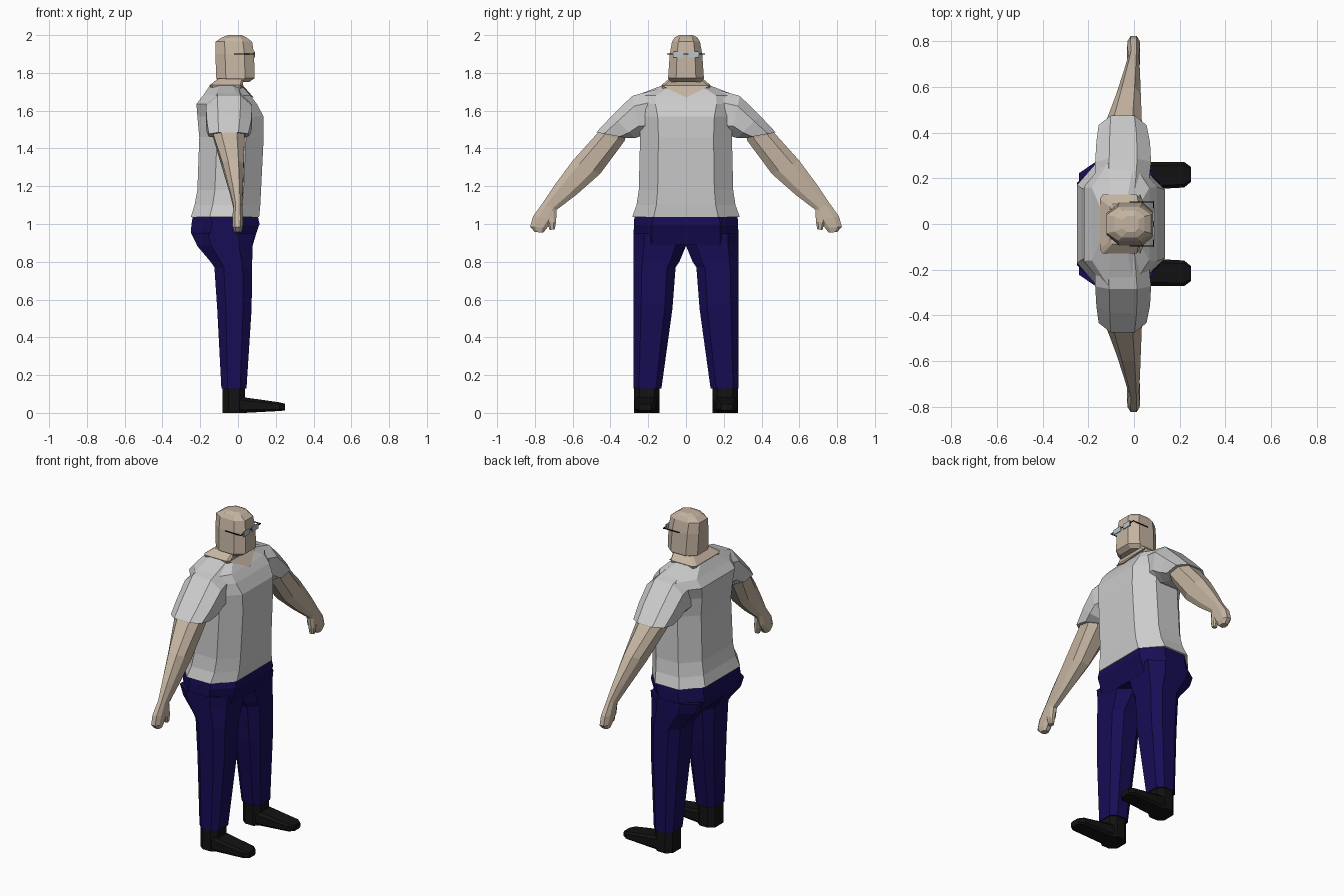
import bpy, bmesh
from mathutils import Vector


def material(name, rgb):
    m = bpy.data.materials.new(name)
    m.diffuse_color = (*rgb, 1)
    return m


SKIN = material("skin", (0.56, 0.46, 0.36))
NAVY = material("navy cloth", (0.008, 0.004, 0.09))
BLACK = material("black", (0.006, 0.006, 0.006))
LENS = material("lens", (0.5, 0.55, 0.6))


def octagon(c, u, v, ku=0.6, kv=0.45):
    # chamfered rectangle spanned by half-vectors u and v
    signs = [(1, -kv), (1, kv), (ku, 1), (-ku, 1), (-1, kv), (-1, -kv), (-ku, -1), (ku, -1)]
    return [c + u * a + v * b for a, b in signs]


def finish(name, bm, mat, mirror):
    bmesh.ops.recalc_face_normals(bm, faces=bm.faces)
    me = bpy.data.meshes.new(name)
    bm.to_mesh(me)
    bm.free()
    ob = bpy.data.objects.new(name, me)
    bpy.context.collection.objects.link(ob)
    if mat:
        me.materials.append(mat)
    if mirror:
        md = ob.modifiers.new("mirror", 'MIRROR')
        md.use_axis = (False, True, False)
        md.use_clip = False
        md.use_mirror_merge = False
    return ob


def loft(name, rings, mat=None, mirror=False):
    bm = bmesh.new()
    rows = [[bm.verts.new(p) for p in r] for r in rings]
    for a, b in zip(rows, rows[1:]):
        for i in range(len(a)):
            j = (i + 1) % len(a)
            bm.faces.new((a[i], a[j], b[j], b[i]))
    bm.faces.new(rows[0])
    bm.faces.new(rows[-1])
    return finish(name, bm, mat, mirror)


def level(z, x0, x1, y0, y1, ku=0.6, kv=0.45):
    # horizontal ring
    return octagon(Vector(((x0 + x1) / 2, (y0 + y1) / 2, z)),
                   Vector((0, (y1 - y0) / 2, 0)), Vector(((x1 - x0) / 2, 0, 0)), ku, kv)


def limb(yo, zo, yi, zi, x0, x1):
    # ring between an outer and an inner point in the y-z plane
    o, i = Vector((0, yo, zo)), Vector((0, yi, zi))
    return octagon((o + i) / 2 + Vector(((x0 + x1) / 2, 0, 0)), (o - i) / 2,
                   Vector(((x1 - x0) / 2, 0, 0)), 0.5, 0.5)


def box(name, a, b, mat, mirror=False):
    return loft(name, [[Vector((x, y, z)) for x, y in
                        ((a[0], a[1]), (b[0], a[1]), (b[0], b[1]), (a[0], b[1]))]
                       for z in (a[2], b[2])], mat, mirror)


# Head
loft("head", [level(z, x0, x1, -w, w, 0.55, 0.5) for z, x0, x1, w in (
    (1.752, -0.10, 0.06, 0.085), (1.772, -0.115, 0.088, 0.095), (1.90, -0.12, 0.085, 0.086),
    (1.965, -0.12, 0.075, 0.074), (1.988, -0.085, 0.045, 0.06), (2.0, -0.05, 0.02, 0.035))], SKIN)

# Neck, with a pointed neckline at the front
neck = loft("neck", [level(z, x0, x1, -w, w, 0.85, 0.85) for z, x0, x1, w in (
    (1.70, -0.14, 0.02, 0.12), (1.735, -0.15, 0.025, 0.13), (1.77, -0.105, 0.03, 0.088))], SKIN)
bm = bmesh.new()
v = [bm.verts.new(p) for p in ((0.027, -0.13, 1.733), (0.027, 0.13, 1.733), (0.082, 0, 1.67), (-0.05, 0, 1.70))]
for f in ((0, 1, 2), (0, 2, 3), (1, 3, 2), (0, 3, 1)):
    bm.faces.new([v[i] for i in f])
finish("neckline", bm, SKIN, False)

# Shirt
loft("shirt_body", [level(z, x0, x1, -w, w) for z, x0, x1, w in (
    (1.037, -0.25, 0.112, 0.285), (1.10, -0.23, 0.118, 0.262), (1.18, -0.215, 0.122, 0.25),
    (1.46, -0.205, 0.136, 0.243), (1.57, -0.215, 0.135, 0.25), (1.635, -0.22, 0.10, 0.27),
    (1.68, -0.185, 0.067, 0.265), (1.732, -0.15, 0.02, 0.13))])
loft("shirt_sleeve", [limb(*r) for r in (
    (0.13, 1.72, 0.16, 1.46, -0.17, 0.06), (0.285, 1.678, 0.24, 1.465, -0.17, 0.075),
    (0.39, 1.575, 0.27, 1.455, -0.165, 0.07), (0.475, 1.485, 0.31, 1.455, -0.155, 0.055))],
    None, True)

# Arm, hand and thumb
loft("arm", [limb(*r) for r in (
    (0.45, 1.50, 0.315, 1.475, -0.13, 0.04), (0.467, 1.483, 0.325, 1.44, -0.13, 0.035),
    (0.60, 1.335, 0.455, 1.265, -0.08, 0.03), (0.70, 1.2, 0.58, 1.155, -0.045, 0.026),
    (0.76, 1.11, 0.685, 1.075, -0.024, 0.022), (0.81, 1.04, 0.70, 1.02, -0.03, 0.026),
    (0.825, 0.985, 0.735, 0.98, -0.028, 0.025), (0.80, 0.957, 0.755, 0.955, -0.02, 0.018))],
    SKIN, True)
loft("thumb", [limb(*r) for r in (
    (0.75, 1.07, 0.685, 1.07, -0.018, 0.022), (0.735, 1.01, 0.688, 1.01, -0.01, 0.026),
    (0.722, 0.968, 0.695, 0.972, -0.004, 0.022))], SKIN, True)

# Trousers
loft("trouser_hips", [level(z, x0, x1, -w, w, 0.65, 0.4) for z, x0, x1, w in (
    (1.05, -0.238, 0.103, 0.272), (1.0, -0.246, 0.114, 0.276), (0.955, -0.25, 0.098, 0.277),
    (0.89, -0.217, 0.079, 0.277))], NAVY)
loft("trouser_leg", [level(z, x0, x1, y0, 0.279, 0.6, 0.5) for z, x0, x1, y0 in (
    (0.95, -0.24, 0.085, 0.0), (0.885, -0.217, 0.078, 0.0), (0.80, -0.145, 0.075, 0.035),
    (0.77, -0.125, 0.075, 0.055), (0.55, -0.11, 0.072, 0.072), (0.13, -0.088, 0.045, 0.13))],
    NAVY, True)

# Shoes
loft("shoe_ankle", [level(z, -0.082, 0.038, 0.14, 0.274) for z in (0.0, 0.14)], BLACK, True)
loft("shoe_foot", [octagon(Vector((x, (y0 + y1) / 2, (z0 + z1) / 2)), Vector((0, (y1 - y0) / 2, 0)),
                           Vector((0, 0, (z1 - z0) / 2)), 0.75, 0.6) for x, y0, y1, z0, z1 in (
    (-0.04, 0.145, 0.27, 0.0, 0.10), (0.035, 0.15, 0.272, 0.0, 0.082),
    (0.22, 0.16, 0.272, 0.01, 0.056), (0.25, 0.185, 0.25, 0.013, 0.048))], BLACK, True)

# Glasses
box("glasses_lens", (0.084, 0.012, 1.882), (0.09, 0.07, 1.913), LENS, True)
box("glasses_bar", (0.084, -0.10, 1.898), (0.088, 0.10, 1.903), BLACK)
box("glasses_temple", (-0.02, 0.094, 1.898), (0.086, 0.098, 1.903), BLACK, True)
